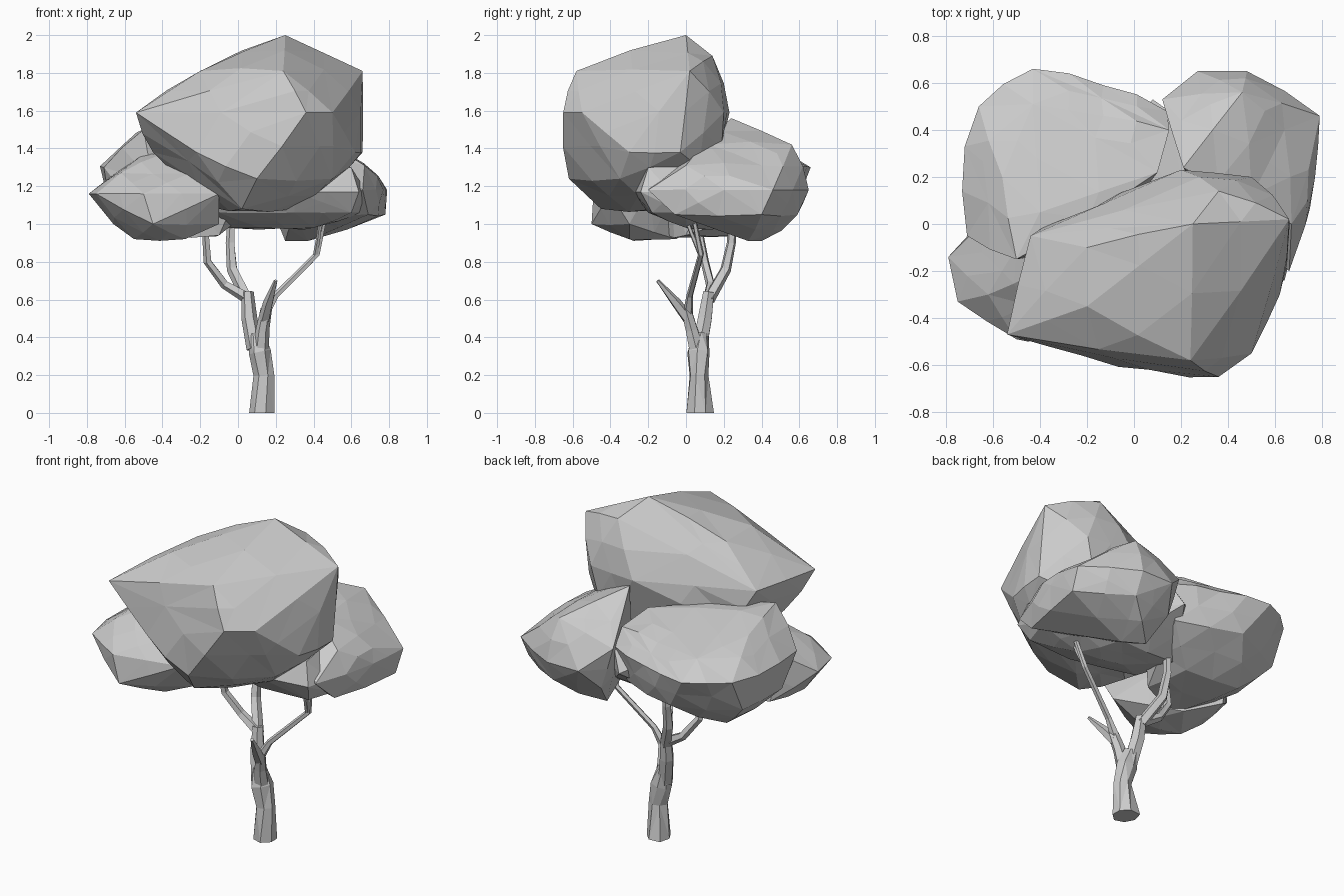
import bpy, bmesh, math, random
from mathutils import Vector

random.seed(4)

default_cube = bpy.data.objects.get("Cube")
if default_cube:
    bpy.data.objects.remove(default_cube, do_unlink=True)


def make_material(name, value):
    material = bpy.data.materials.new(name)
    material.use_nodes = True
    colour = (value, value, value, 1)
    material.diffuse_color = colour
    material.node_tree.nodes["Principled BSDF"].inputs["Base Color"].default_value = colour
    return material


plain_grey = make_material("plain grey", 0.6)


def finish(name, bm):
    """Turn a bmesh into a flat shaded object."""
    bmesh.ops.recalc_face_normals(bm, faces=bm.faces)
    mesh = bpy.data.meshes.new(name)
    bm.to_mesh(mesh)
    bm.free()
    mesh.materials.append(plain_grey)
    obj = bpy.data.objects.new(name, mesh)
    bpy.context.collection.objects.link(obj)
    return obj


def leaf_mass(name, layers, bulge=0.02):
    """Wrap stacked horizontal outlines in a faceted skin, then roughen it."""
    bm = bmesh.new()
    for height, outline in layers:
        for x, y in outline:
            bm.verts.new((x, y, height))
    hull = bmesh.ops.convex_hull(bm, input=bm.verts)
    unused = {v for v in hull["geom_interior"] + hull["geom_unused"]
              if isinstance(v, bmesh.types.BMVert)}
    bmesh.ops.delete(bm, geom=list(unused), context="VERTS")
    corners = {v.co.copy().freeze() for v in bm.verts}
    long_edges = [e for e in bm.edges if e.calc_length() > 0.25]
    bmesh.ops.subdivide_edges(bm, edges=long_edges, cuts=1)
    bmesh.ops.triangulate(bm, faces=bm.faces)
    bm.normal_update()
    for vert in bm.verts:
        if vert.co.copy().freeze() not in corners:
            vert.co += vert.normal * random.uniform(0, bulge)
    return finish(name, bm)


def limb(name, path, sides=6, knobbly=0.0):
    """Tapered tube through path points, each given as position and radius."""
    bm = bmesh.new()
    points = [Vector(p[:3]) for p in path]
    rings = []
    for i, centre in enumerate(points):
        along = points[min(i + 1, len(points) - 1)] - points[max(i - 1, 0)]
        if i == 0 and centre.z == 0:
            along = Vector((0, 0, 1))
        side = along.cross(Vector((0, 1, 0))).normalized()
        other = along.cross(side).normalized()
        ring = []
        for k in range(sides):
            angle = math.tau * k / sides + i * knobbly
            radius = path[i][3] * (1 + random.uniform(-knobbly, knobbly))
            offset = side * math.cos(angle) + other * math.sin(angle)
            ring.append(bm.verts.new(centre + offset * radius))
        rings.append(ring)
    for low, high in zip(rings, rings[1:]):
        for k in range(sides):
            n = (k + 1) % sides
            bm.faces.new((low[k], low[n], high[n], high[k]))
    bm.faces.new(rings[0])
    bm.faces.new(rings[-1])
    bmesh.ops.triangulate(bm, faces=bm.faces)
    return finish(name, bm)


# Trunk and the forks that grow from it
limb("trunk", [(.13, .075, 0, .077), (.14, .07, .2, .054),
               (.11, .07, .32, .06), (.09, .08, .42, .04)], 7, knobbly=0.15)
limb("left_fork", [(.09, .07, .34, .045), (.06, .1, .5, .042), (.05, .12, .64, .033)])
limb("right_fork", [(.12, .06, .32, .045), (.13, .03, .44, .036), (.15, 0, .55, .03)])

# Thin branches reaching into the leaves
limb("back_branch", [(.05, .12, .6, .033), (-.03, .21, .76, .03),
                     (-.04, .24, .9, .025), (-.03, .25, 1.1, .02)], 5)
limb("side_branch", [(.05, .12, .61, .033), (-.07, .13, .68, .025),
                     (-.16, .1, .8, .023), (-.18, .05, 1.08, .016)], 5)
limb("long_branch", [(.14, .01, .52, .028), (.2, .02, .62, .018),
                     (.42, .08, .84, .016), (.47, .03, 1.08, .012)], 5)
limb("long_branch_twig", [(.41, .08, .83, .014), (.43, .03, .95, .012),
                          (.44, -.02, 1.08, .01)], 5)
limb("broken_branch", [(.14, .01, .5, .032), (.16, -.05, .58, .028),
                       (.2, -.15, .7, .01)], 5)

# Tall crown at the front
leaf_mass("front_crown", [
    (2.0, [(.25, 0)]),
    (1.89, [(.08, -.18), (.36, .14)]),
    (1.81, [(.66, .02), (.24, -.58), (-.2, -.1), (-.2, -.35)]),
    (1.59, [(-.54, -.47), (-.44, -.05), (.2, .23), (.5, .2), (.36, -.65), (.5, -.55)]),
    (1.38, [(.66, -.03), (.62, -.3), (-.22, -.56), (-.45, -.3), (-.3, 0)]),
    (1.24, [(.1, -.62), (.5, -.35), (.4, .15)]),
    (1.08, [(.02, -.45), (-.1, -.2), (.1, 0), (.3, -.15)]),
])

# Broad mass behind, on the low-x side, running forward under the crown
leaf_mass("back_right_mass", [
    (1.5, [(-.5, -.15), (-.4, .05)]),
    (1.45, [(-.2, .15), (.1, .22), (-.56, .2)]),
    (1.39, [(-.43, .51), (-.13, .46), (.15, .4)]),
    (1.3, [(-.72, .33), (-.66, .5), (-.43, .66), (-.13, .59), (.14, .48), (-.71, -.05)]),
    (1.1, [(-.66, .4), (-.3, .58), (.08, .45), (-.68, .05)]),
    (0.94, [(-.49, .31), (-.14, .28), (-.1, 0), (-.4, -.1)]),
])

# Ridged mass behind, on the high-x side
leaf_mass("back_left_mass", [
    (1.56, [(.21, .24)]),
    (1.42, [(.2, .44), (.46, .56), (.5, .12)]),
    (1.31, [(.12, .53), (.64, .4), (.67, .0)]),
    (1.18, [(.27, .65), (.48, .65), (.79, .46), (.77, .2), (.66, -.2)]),
    (1.05, [(.78, .4), (.48, .59), (.2, .53), (.69, -.06), (.3, .1)]),
    (0.91, [(.25, .4), (.37, .33)]),
])

# Low masses under the crown
leaf_mass("low_right_mass", [
    (1.37, [(-.5, -.1), (-.4, -.2)]),
    (1.27, [(-.62, -.3), (-.25, -.35), (-.65, 0)]),
    (1.16, [(-.79, -.14), (-.75, -.33), (-.5, -.49), (-.1, -.4)]),
    (1.0, [(-.66, -.2), (-.45, -.5), (-.1, -.3), (-.6, .05)]),
    (0.92, [(-.55, -.25), (-.28, -.3), (-.4, -.05)]),
], bulge=0.01)
leaf_mass("low_left_mass", [
    (1.3, [(.6, -.2), (.55, .1), (-.15, .3), (.15, .48)]),
    (1.17, [(.64, -.24), (.68, -.08), (.3, -.28), (-.2, -.15), (.08, .53)]),
    (1.06, [(.6, -.18), (.66, 0), (.3, -.2), (-.1, -.1)]),
    (0.98, [(.4, 0), (.12, .05), (.3, .25), (-.08, .25)]),
], bulge=0.01)
